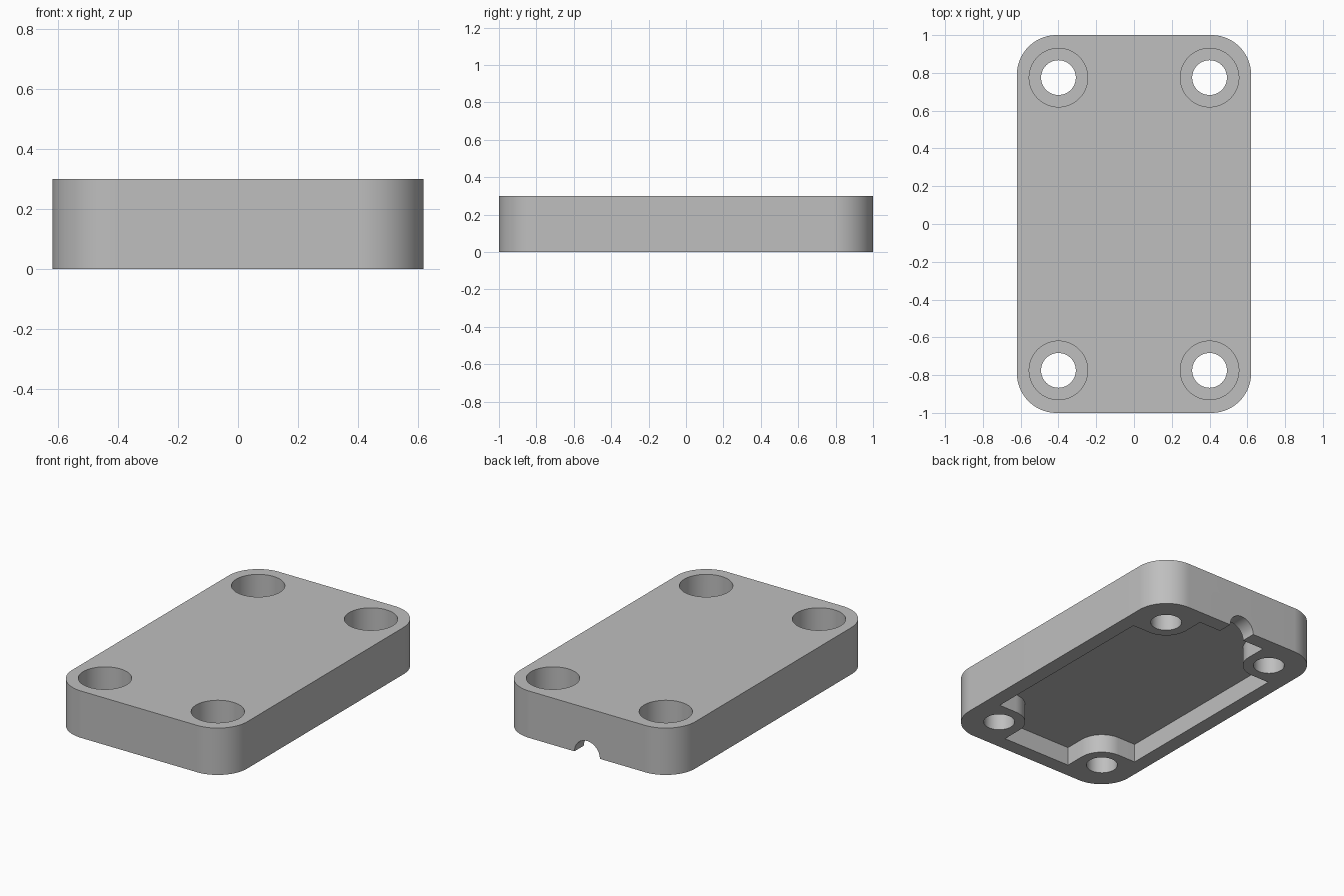
import bpy, bmesh
from math import sin, cos, pi, radians
from mathutils import Matrix

cube = bpy.data.objects.get("Cube")
if cube:
    bpy.data.objects.remove(cube, do_unlink=True)

HALF_X, HALF_Y, HEIGHT, CORNER = 0.62, 1.0, 0.3, 0.21
HOLE_X, HOLE_Y, HOLE_R, BORE_R = 0.4, 0.775, 0.092, 0.155
CAV_X, CAV_Y, CAV_TOP, SHELF = 0.525, 0.905, 0.12, 0.14
NOTCH_R = 0.09

grey = bpy.data.materials.new("light grey")
grey.use_nodes = True
grey.diffuse_color = (0.52, 0.52, 0.52, 1)
grey.node_tree.nodes["Principled BSDF"].inputs["Base Color"].default_value = grey.diffuse_color


def arc(cx, cy, r, start, end, steps):
    angles = [start + (end - start) * i / steps for i in range(steps + 1)]
    return [(cx + r * cos(a), cy + r * sin(a)) for a in angles]


def all_corners(quarter):
    """Mirror a counter-clockwise first-quadrant outline to a full loop."""
    loop = list(quarter)
    loop += [(-x, y) for x, y in reversed(quarter)]
    loop += [(-x, -y) for x, y in quarter]
    loop += [(x, -y) for x, y in reversed(quarter)]
    return loop


def prism(name, outline, z0, z1, matrix=Matrix()):
    bm = bmesh.new()
    face = bm.faces.new([bm.verts.new((x, y, z0)) for x, y in outline])
    out = bmesh.ops.extrude_face_region(bm, geom=[face])
    top = [v for v in out["geom"] if isinstance(v, bmesh.types.BMVert)]
    bmesh.ops.translate(bm, vec=(0, 0, z1 - z0), verts=top)
    bmesh.ops.recalc_face_normals(bm, faces=bm.faces)
    bm.transform(matrix)
    mesh = bpy.data.meshes.new(name)
    bm.to_mesh(mesh)
    bm.free()
    mesh.materials.append(grey)
    obj = bpy.data.objects.new(name, mesh)
    bpy.context.collection.objects.link(obj)
    return obj


def circle(cx, cy, r):
    return arc(cx, cy, r, 0, 2 * pi, 64)[:-1]


# Rounded cover plate
plate = prism("cover_plate", all_corners(
    arc(HALF_X - CORNER, HALF_Y - CORNER, CORNER, 0, pi / 2, 24)), 0, HEIGHT)

# Underside pocket that leaves a rounded lug around each screw hole
lug = arc(HOLE_X, HOLE_Y, BORE_R, 1.5 * pi, pi, 20)
pocket = [(CAV_X, HOLE_Y - BORE_R)] + lug + [(HOLE_X - BORE_R, CAV_Y)]
cutters = [prism("pocket_cutter", all_corners(pocket), -0.1, CAV_TOP)]

# Screw holes with wide recesses for the heads
for sx in (-1, 1):
    for sy in (-1, 1):
        x, y = sx * HOLE_X, sy * HOLE_Y
        cutters.append(prism("hole_cutter", circle(x, y, HOLE_R), -0.1, HEIGHT + 0.1))
        cutters.append(prism("recess_cutter", circle(x, y, BORE_R), SHELF, HEIGHT + 0.1))

# Cable notch through the back wall
cutters.append(prism("notch_cutter", circle(0, 0, NOTCH_R), -HALF_Y - 0.1,
                     -CAV_Y + 0.05, Matrix.Rotation(pi / 2, 4, "X")))

# Cut everything out of the plate
bpy.ops.object.select_all(action="DESELECT")
bpy.context.view_layer.objects.active = plate
plate.select_set(True)
for cutter in cutters:
    cutter.hide_render = True
    mod = plate.modifiers.new("cut", "BOOLEAN")
    mod.operation = "DIFFERENCE"
    mod.solver = "EXACT"
    mod.object = cutter
    bpy.ops.object.modifier_apply(modifier=mod.name)
    bpy.data.objects.remove(cutter, do_unlink=True)

bpy.ops.object.shade_smooth_by_angle(angle=radians(30))
